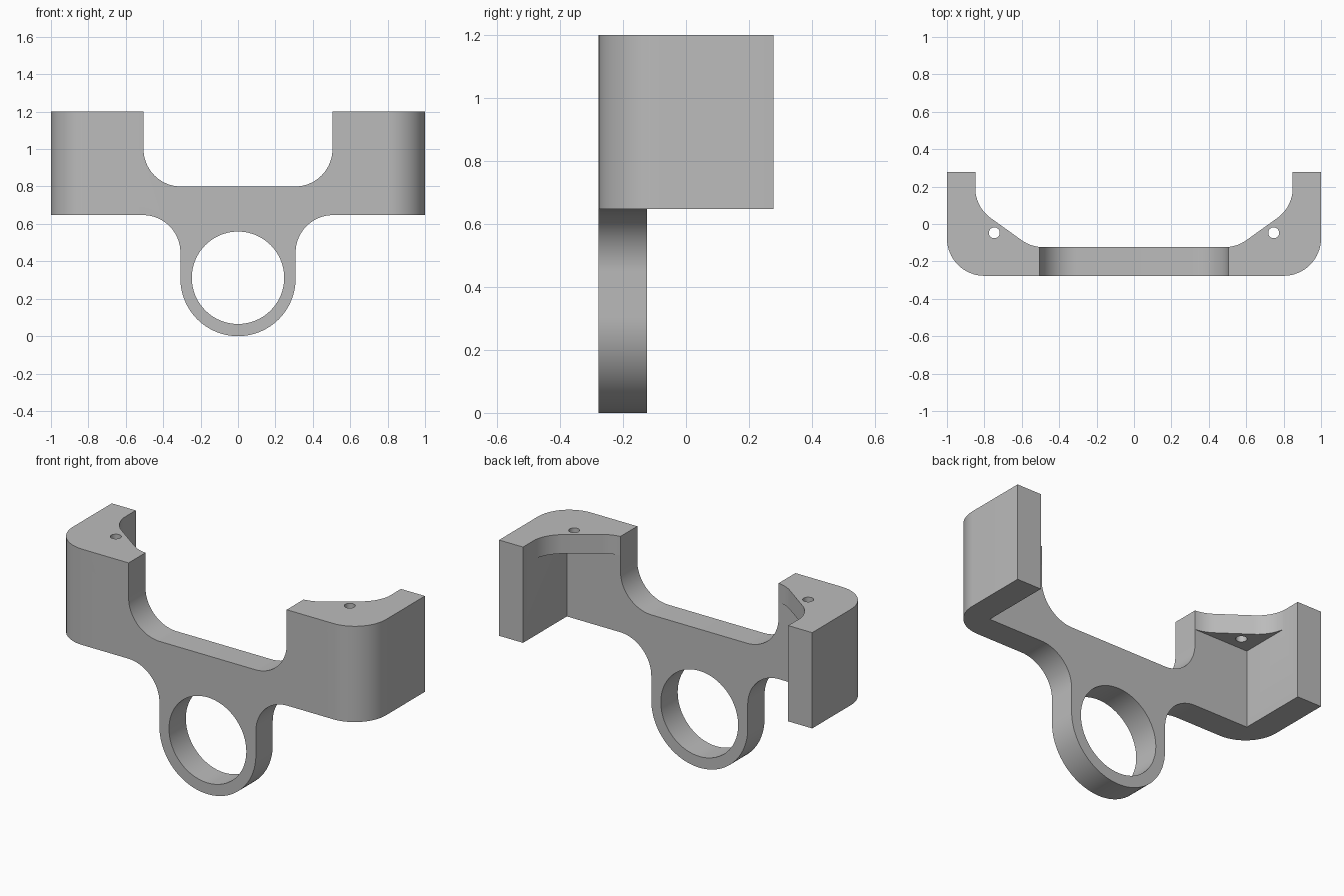
import bpy, bmesh
from math import tan, atan2
from mathutils import Vector, Matrix

if "Cube" in bpy.data.objects:
    bpy.data.objects.remove(bpy.data.objects["Cube"], do_unlink=True)

grey = bpy.data.materials.new("plain grey")
grey.use_nodes = True
grey.diffuse_color = (0.5, 0.5, 0.5, 1)
grey.node_tree.nodes["Principled BSDF"].inputs["Base Color"].default_value = (0.5, 0.5, 0.5, 1)


def rounded(corners, steps=16):
    """Closed outline from (x, y, radius) corners, each filleted by an arc."""
    out = []
    for i, (x, y, r) in enumerate(corners):
        p = Vector((x, y))
        if r == 0:
            out.append(p)
            continue
        a = (Vector(corners[i - 1][:2]) - p).normalized()
        b = (Vector(corners[(i + 1) % len(corners)][:2]) - p).normalized()
        half = a.angle(b) / 2
        start, end = p + a * r / tan(half), p + b * r / tan(half)
        centre = p + (a + b).normalized() * (start - p).length / a.dot((a + b).normalized())
        u, v = start - centre, end - centre
        turn = atan2(u.cross(v), u.dot(v))
        out += [centre + Matrix.Rotation(turn * k / steps, 2) @ u for k in range(steps + 1)]
    return out


def mirrored(half):
    """Complete a symmetric outline from its right half."""
    return half + [(-x, y, r) for x, y, r in reversed(half)]


def prism(name, outline, low, high, upright=False):
    """Extrude an outline along z, or along y for an upright one."""
    bm = bmesh.new()
    place = (lambda p: (p.x, low, p.y)) if upright else (lambda p: (p.x, p.y, low))
    face = bm.faces.new([bm.verts.new(place(p)) for p in outline])
    moved = bmesh.ops.extrude_face_region(bm, geom=[face])["geom"]
    shift = Vector((0, high - low, 0) if upright else (0, 0, high - low))
    bmesh.ops.translate(bm, vec=shift, verts=[g for g in moved if isinstance(g, bmesh.types.BMVert)])
    bmesh.ops.recalc_face_normals(bm, faces=bm.faces)
    mesh = bpy.data.meshes.new(name)
    bm.to_mesh(mesh)
    bm.free()
    mesh.materials.append(grey)
    ob = bpy.data.objects.new(name, mesh)
    bpy.context.collection.objects.link(ob)
    return ob


def circle(x, y, r, steps):
    return [Vector((x, y)) + Matrix.Rotation(6.283185 * k / steps, 2) @ Vector((r, 0)) for k in range(steps)]


def combine(target, tool, operation):
    mod = target.modifiers.new(operation.lower(), "BOOLEAN")
    mod.operation, mod.object, mod.solver = operation, tool, "EXACT"
    bpy.context.view_layer.objects.active = target
    bpy.ops.object.modifier_apply(modifier=mod.name)
    bpy.data.objects.remove(tool, do_unlink=True)


# U-shaped plan: front plate with two arms running back
plan = mirrored([(0.847, -0.123, 0), (0.847, 0.277, 0), (1, 0.277, 0), (1, -0.277, 0.2)])
bracket = prism("bracket", rounded(plan), -0.1, 1.3)

# Corner webs under the top edge
for side in (1, -1):
    web = [(0.85, 0.25, 0), (0.847, 0.09, 0.2), (0.55, -0.123, 0.2), (0.46, -0.124, 0),
           (0.46, -0.2, 0), (0.92, -0.2, 0), (0.92, 0.25, 0)]
    outline = rounded([(x * side, y, r) for x, y, r in web])
    combine(bracket, prism("corner_web", outline, 1.09, 1.3), "UNION")

# Front silhouette: top notch, shoulders and hanging ring
front = mirrored([(0.505, 0.8, 0.2), (0.505, 1.2, 0), (1.1, 1.2, 0), (1.1, 0.647, 0),
                  (0.308, 0.647, 0.2), (0.308, 0, 0.3075)])
combine(bracket, prism("silhouette", rounded(front, 24), -0.5, 0.5, True), "INTERSECT")

# Ring opening and pin holes
combine(bracket, prism("ring_opening", circle(0, 0.312, 0.247, 80), -0.5, 0.5, True), "DIFFERENCE")
for side in (1, -1):
    combine(bracket, prism("pin_hole", circle(0.747 * side, -0.047, 0.029, 32), 1, 1.3), "DIFFERENCE")

# Smooth arcs, sharp edges
bpy.ops.object.select_all(action="DESELECT")
bracket.select_set(True)
bpy.context.view_layer.objects.active = bracket
bpy.ops.object.shade_smooth_by_angle(angle=0.5)
